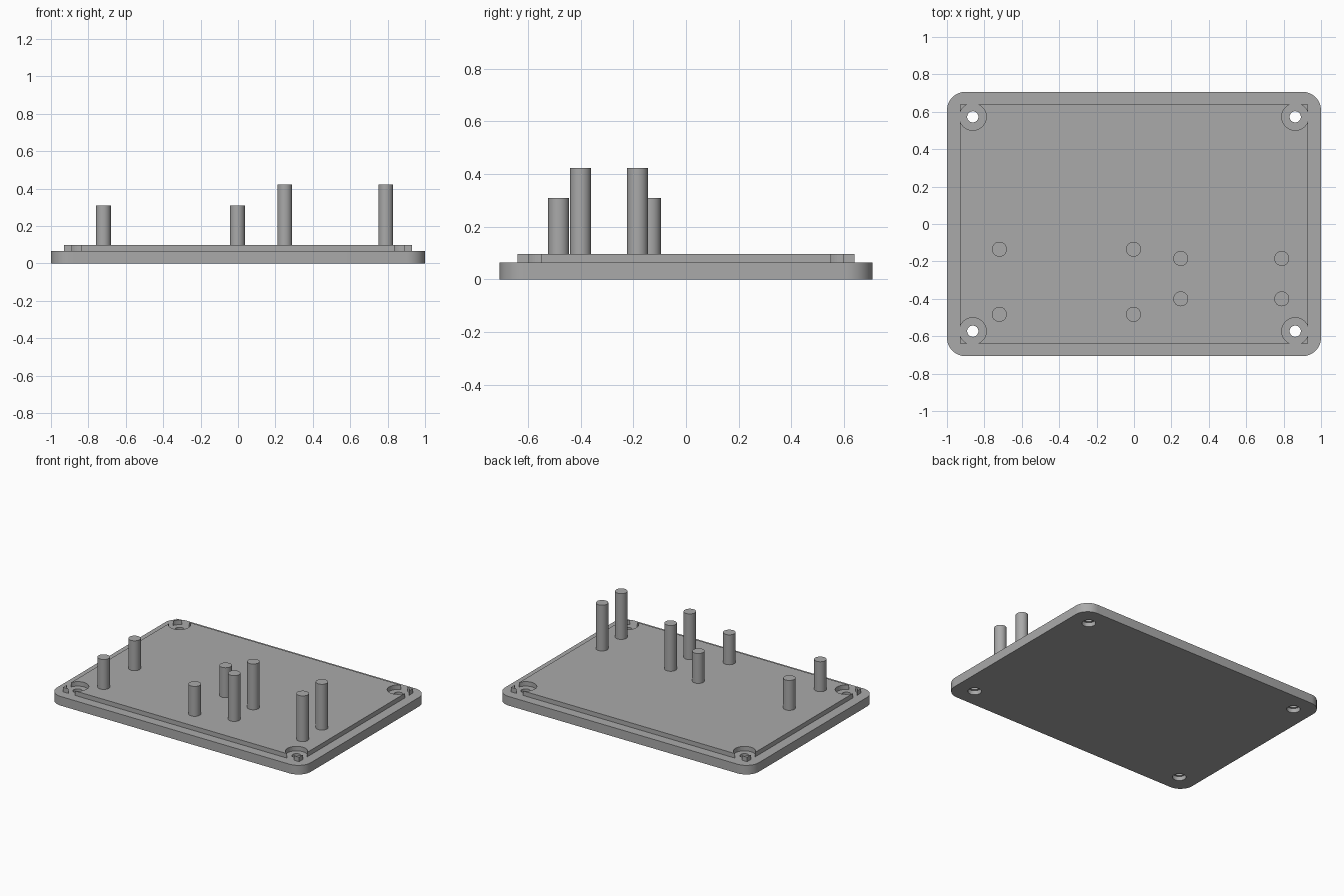
import bpy, bmesh, math

cube = bpy.data.objects.get("Cube")
if cube:
    bpy.data.objects.remove(cube, do_unlink=True)

grey = bpy.data.materials.new("plain grey")
grey.use_nodes = True
COLOUR = (0.4, 0.4, 0.4, 1)
grey.diffuse_color = COLOUR
grey.node_tree.nodes["Principled BSDF"].inputs["Base Color"].default_value = COLOUR

BASE_TOP, STEP_TOP = 0.065, 0.097
HOLE_X, HOLE_Y = 0.862, 0.573


def prism(name, outline, z0, z1):
    """Extrude a flat outline from z0 up to z1."""
    bm = bmesh.new()
    face = bm.faces.new([bm.verts.new((x, y, z0)) for x, y in outline])
    top = bmesh.ops.extrude_face_region(bm, geom=[face])
    verts = [v for v in top["geom"] if isinstance(v, bmesh.types.BMVert)]
    bmesh.ops.translate(bm, vec=(0, 0, z1 - z0), verts=verts)
    bmesh.ops.recalc_face_normals(bm, faces=bm.faces)
    mesh = bpy.data.meshes.new(name)
    bm.to_mesh(mesh)
    bm.free()
    mesh.materials.append(grey)
    obj = bpy.data.objects.new(name, mesh)
    bpy.context.collection.objects.link(obj)
    return obj


def circle(x, y, r, n=48):
    return [(x + r * math.cos(math.tau * i / n), y + r * math.sin(math.tau * i / n))
            for i in range(n)]


def rounded_rect(hx, hy, r, n=12):
    points = []
    for k, (sx, sy) in enumerate([(1, 1), (-1, 1), (-1, -1), (1, -1)]):
        for i in range(n + 1):
            a = (k + i / n) * math.pi / 2
            points.append((sx * (hx - r) + r * math.cos(a), sy * (hy - r) + r * math.sin(a)))
    return points


def cut(target, cutter):
    mod = target.modifiers.new("cut", "BOOLEAN")
    mod.operation = "DIFFERENCE"
    mod.solver = "EXACT"
    mod.object = cutter
    cutter.hide_render = True
    cutter.hide_set(True)


def smooth(obj):
    bpy.ops.object.select_all(action="DESELECT")
    obj.select_set(True)
    bpy.context.view_layer.objects.active = obj
    bpy.ops.object.shade_smooth_by_angle(angle=math.radians(30))


# Base plate and the raised step that locates it
base = prism("base_plate", rounded_rect(1.0, 0.707, 0.1), 0, BASE_TOP)
step = prism("raised_step", [(-0.93, -0.64), (0.93, -0.64), (0.93, 0.64), (-0.93, 0.64)],
             BASE_TOP, STEP_TOP)
smooth(base)

# Corner screw holes: clearance in the step, through hole and head recess in the base
for sx in (-1, 1):
    for sy in (-1, 1):
        x, y = sx * HOLE_X, sy * HOLE_Y
        cut(step, prism("boss_clearance_cutter", circle(x, y, 0.072), 0.03, 0.2))
        cut(base, prism("screw_hole_cutter", circle(x, y, 0.03), -0.1, 0.2))
        cut(base, prism("screw_head_cutter", circle(x, y, 0.044), -0.1, 0.03))

# Two groups of four standing pins
for group, xs, ys, top in (("short_pin", (-0.72, -0.003), (-0.135, -0.483), 0.31),
                           ("tall_pin", (0.25, 0.79), (-0.184, -0.4), 0.423)):
    for x in xs:
        for y in ys:
            smooth(prism(group, circle(x, y, 0.04, 32), STEP_TOP, top))
